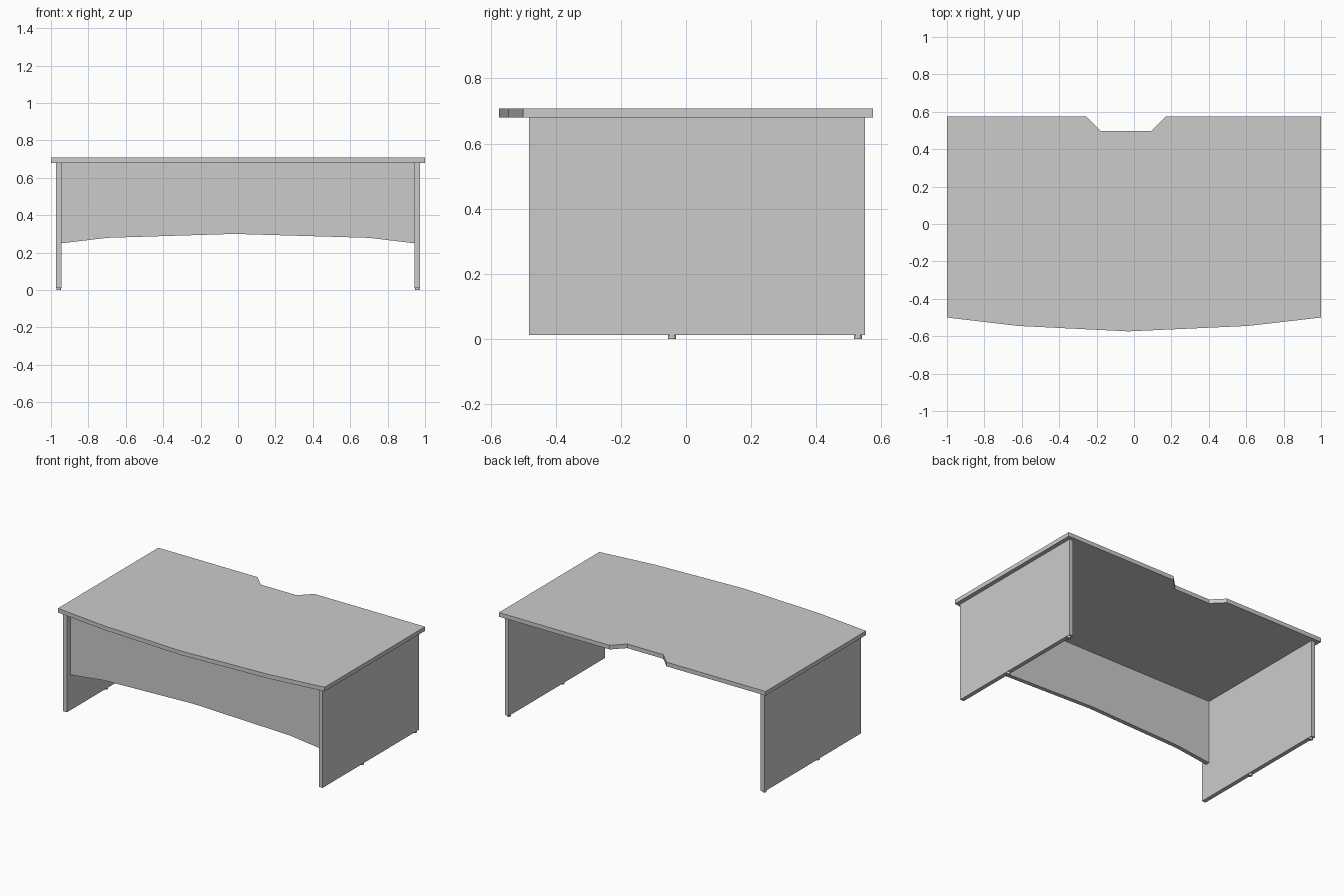
import bpy
import bmesh
from mathutils import Vector

if "Cube" in bpy.data.objects:
    bpy.data.objects.remove(bpy.data.objects["Cube"])


def extrude_profile(name, points, direction):
    """Flat outline extruded along a direction into a solid board."""
    bm = bmesh.new()
    face = bm.faces.new([bm.verts.new(p) for p in points])
    ext = bmesh.ops.extrude_face_region(bm, geom=[face], use_keep_orig=True)
    verts = [g for g in ext["geom"] if isinstance(g, bmesh.types.BMVert)]
    bmesh.ops.translate(bm, verts=verts, vec=Vector(direction))
    bmesh.ops.recalc_face_normals(bm, faces=bm.faces)
    mesh = bpy.data.meshes.new(name)
    bm.to_mesh(mesh)
    bm.free()
    obj = bpy.data.objects.new(name, mesh)
    bpy.context.collection.objects.link(obj)
    return obj


TOP_Z = 0.68       # underside of desktop
THICK = 0.028      # board thickness
LEG_X = 0.958      # centre of each side panel
FOOT_H = 0.012

# Desktop: bowed front edge, cable notch at the back
outline = [(-1, -0.5), (-0.62, -0.545), (-0.03, -0.574), (0.61, -0.545), (1, -0.5),
           (1, 0.575), (0.17, 0.575), (0.092, 0.497), (-0.178, 0.497), (-0.256, 0.575),
           (-1, 0.575)]
extrude_profile("desktop", [(x, y, TOP_Z) for x, y in outline], (0, 0, THICK))

# Modesty panel with arched lower edge
inner = LEG_X - THICK / 2
arch = [(-inner, TOP_Z), (-inner, 0.25), (-0.7, 0.279), (-0.02, 0.30),
        (0.7, 0.279), (inner, 0.25), (inner, TOP_Z)]
extrude_profile("modesty_panel", [(x, -0.443, z) for x, z in arch], (0, THICK, 0))

# Side panels and their small round feet
for side, s in (("left", -1), ("right", 1)):
    x = s * LEG_X - THICK / 2
    rect = [(-0.483, FOOT_H), (0.55, FOOT_H), (0.55, TOP_Z), (-0.483, TOP_Z)]
    extrude_profile(f"{side}_side_panel", [(x, y, z) for y, z in rect], (THICK, 0, 0))
    for place, y in (("middle", -0.043), ("back", 0.528)):
        bpy.ops.mesh.primitive_cylinder_add(vertices=12, radius=0.0125, depth=FOOT_H,
                                            location=(s * LEG_X, y, FOOT_H / 2))
        bpy.context.object.name = f"{side}_{place}_foot"
